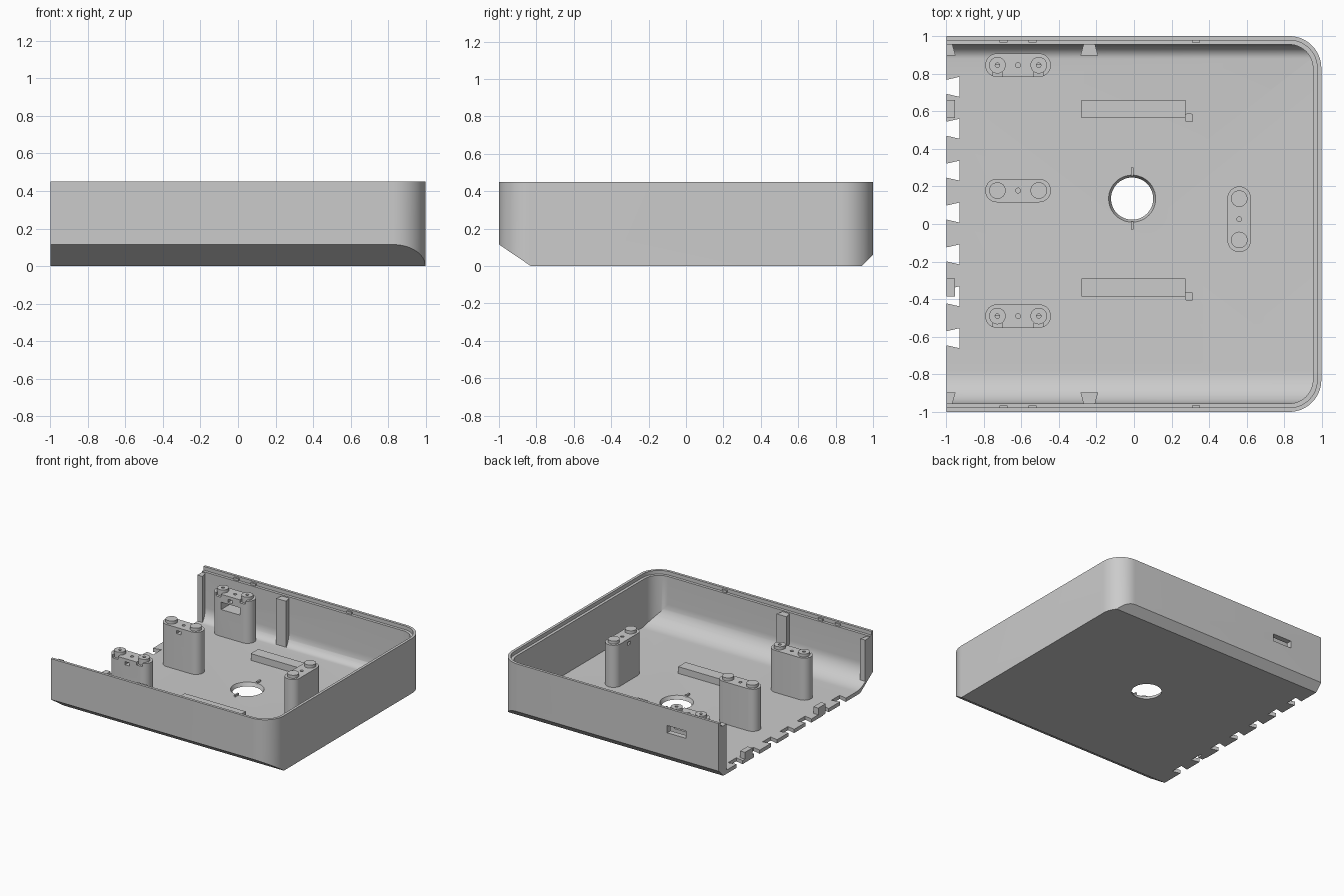
import bpy, bmesh, math
from mathutils import Vector

if "Cube" in bpy.data.objects:
    bpy.data.objects.remove(bpy.data.objects["Cube"], do_unlink=True)

grey = bpy.data.materials.new("plain grey")
grey.use_nodes = True
COLOUR = (0.6, 0.6, 0.6, 1)
grey.diffuse_color = COLOUR
grey.node_tree.nodes["Principled BSDF"].inputs["Base Color"].default_value = COLOUR

FLOOR, TOP, LEDGE, END = 0.03, 0.45, 0.42, 0.997


def prism(name, outline, low, high, axis="z", grow=1.0, centre=(0, 0)):
    """Extrude a 2D outline along z, or a (y, z) outline along x; grow scales the far end."""
    bm = bmesh.new()
    rings = []
    for level, scale in ((low, 1.0), (high, grow)):
        ring = []
        for a, b in outline:
            a = centre[0] + (a - centre[0]) * scale
            b = centre[1] + (b - centre[1]) * scale
            ring.append(bm.verts.new((a, b, level) if axis == "z" else (level, a, b)))
        rings.append(ring)
    lower, upper = rings
    bm.faces.new(lower)
    bm.faces.new(upper)
    n = len(outline)
    for i in range(n):
        j = (i + 1) % n
        bm.faces.new((lower[i], lower[j], upper[j], upper[i]))
    bmesh.ops.recalc_face_normals(bm, faces=bm.faces)
    mesh = bpy.data.meshes.new(name)
    bm.to_mesh(mesh)
    bm.free()
    mesh.materials.append(grey)
    obj = bpy.data.objects.new(name, mesh)
    bpy.context.collection.objects.link(obj)
    return obj


def box(name, x0, x1, y0, y1, z0, z1):
    return prism(name, [(x0, y0), (x1, y0), (x1, y1), (x0, y1)], z0, z1)


def arc(cx, cy, rx, ry, start, end, steps):
    angles = [math.radians(start + (end - start) * i / steps) for i in range(steps + 1)]
    return [(cx + rx * math.cos(t), cy + ry * math.sin(t)) for t in angles]


def disc(name, x, y, r, z0, z1, grow=1.0, steps=32):
    return prism(name, arc(x, y, r, r, 0, 360, steps)[:-1], z0, z1, grow=grow, centre=(x, y))


def combine(obj, other, operation="DIFFERENCE"):
    """Apply a boolean and discard the second object."""
    mod = obj.modifiers.new("cut", "BOOLEAN")
    mod.operation, mod.solver, mod.object = operation, "EXACT", other
    bpy.context.view_layer.objects.active = obj
    bpy.ops.object.modifier_apply(modifier=mod.name)
    bpy.data.objects.remove(other, do_unlink=True)
    return obj


def tray_plan(x0, inset):
    """Plan with square corners at the open end and round corners at the other."""
    x1, h, r = END - inset, 1 - inset, 0.17 - inset
    return ([(x0, -h)] + arc(x1 - r, -h + r, r, r, -90, 0, 16)
            + arc(x1 - r, h - r, r, r, 0, 90, 16) + [(x0, h)])


# Shell: rounded plan with chamfered long bottom edges
shell = prism("shell", tray_plan(-END, 0), 0, TOP)
side = [(-1.1, 0.5), (-1.1, 0.115), (-1, 0.115), (-0.83, 0), (0.94, 0), (1, 0.06), (1.1, 0.06), (1.1, 0.5)]
combine(shell, prism("side_profile", side, -1.2, 1.2, "x"), "INTERSECT")

# Hollow with a broad curve along the front and a small one along the back
hollow = prism("hollow", tray_plan(-1.2, 0.045), 0.01, 0.6)
inside = ([(-1.1, 0.7), (-1.1, 0.19)] + arc(-0.78, 0.19, 0.175, 0.16, 180, 270, 14)
          + arc(0.88, 0.13, 0.075, 0.1, 270, 360, 10) + [(1.1, 0.13), (1.1, 0.7)])
combine(hollow, prism("inside_profile", inside, -1.3, 1.2, "x"), "INTERSECT")
combine(shell, hollow)
combine(shell, prism("ledge_cutter", tray_plan(-1.2, 0.022), LEDGE, 0.6))

# Flared floor hole and port opening in the back wall
HOLE = (-0.01, 0.135)
combine(shell, disc("hole_cutter", *HOLE, 0.108, -0.01, 0.04, 1.2, 48))
PORT = (-0.70, -0.53, 0.70, 1.1, 0.25, 0.31)
combine(shell, box("port_cutter", *PORT))

# Dovetail notches along the open edge of the floor
for i in range(7):
    y = 0.73 - i * 0.223
    notch = [(-1.03, y - 0.03), (-0.93, y - 0.053), (-0.93, y + 0.053), (-1.03, y + 0.03)]
    combine(shell, prism("notch_cutter", notch, -0.05, 0.1))


def stadium(cx, cy, along_y):
    pts = arc(0.1125, 0, 0.0625, 0.0625, -90, 90, 14) + arc(-0.1125, 0, 0.0625, 0.0625, 90, 270, 14)
    return [(cx - b, cy + a) if along_y else (cx + a, cy + b) for a, b in pts]


# Screw posts: stadium columns carrying two round bosses each
POST_TOP, BOSS_TOP = 0.375, 0.4
for name, x, y, along_y, socketed in (
        ("back_post", -0.617, 0.845, False, True), ("middle_post", -0.617, 0.178, False, False),
        ("front_post", -0.617, -0.49, False, True), ("side_post", 0.56, 0.025, True, False)):
    post = prism(name, stadium(x, y, along_y), FLOOR - 0.01, POST_TOP)
    combine(post, disc("screw_cutter", x, y, 0.013, 0.28, 0.5, steps=16))
    if along_y:
        combine(post, box("nut_cutter", x - 0.1, x, y - 0.02, y + 0.02, 0.325, 0.35))
    else:
        combine(post, box("nut_cutter", x - 0.02, x + 0.02, y - 0.1, y, 0.325, 0.35))
    if name == "back_post":
        combine(post, box("port_cutter", *PORT))
    for s in (-1, 1):
        bx, by = (x, y + s * 0.11) if along_y else (x + s * 0.11, y)
        if socketed:
            combine(post, box("socket_cutter", bx - 0.025, bx + 0.025, by - 0.1, by, 0.35, 0.5))
        boss = disc(name + "_boss", bx, by, 0.044, POST_TOP - 0.03, BOSS_TOP)
        if socketed:
            combine(boss, disc("pin_cutter", bx, by, 0.012, 0.36, 0.5, steps=16))

# Dovetail ribs on the long walls, halved at the open end
for s, label in ((-1, "front"), (1, "back")):
    for name, x, left in (("rib", -0.238, 0.047), ("end_rib", -END, 0)):
        rib = [(x - left * 0.6, s * 0.965), (x + 0.028, s * 0.965),
               (x + 0.047, s * 0.897), (x - left, s * 0.897)]
        rib = prism(label + "_" + name, rib, 0.025, 0.41)
        if s < 0:
            # Keep the foot of the rib inside the sloping wall
            slope = [(-1.1, 0), (-1.1, 0.14), (-0.98, 0.105), (-0.85, 0.017), (-0.85, 0)]
            combine(rib, prism("slope_cutter", slope, -1.2, 1.2, "x"))
    # Small snap bumps on the inner face of the lip
    for x in (-0.695, -0.54, 0.33):
        box(label + "_snap", x - 0.022, x + 0.022, *sorted((s * 0.985, s * 0.967)), LEDGE - 0.003, 0.438)

# Floor bars, their pegs and the matching end blocks
for y, label in ((0.613, "back"), (-0.337, "front")):
    box(label + "_bar", -0.28, 0.273, y - 0.048, y + 0.048, 0.02, 0.085)
    box(label + "_end_block", -END, -0.953, y - 0.048, y + 0.048, 0.005, 0.085)
    corners = []
    for cx, cy, start in ((1, 1, 0), (-1, 1, 90), (-1, -1, 180), (1, -1, 270)):
        corners += arc(0.293 + cx * 0.013, y - 0.048 + cy * 0.013, 0.009, 0.009, start, start + 90, 4)
    prism(label + "_peg", corners, 0.02, 0.05)

# Thin locating ribs either side of the floor hole
for s in (-1, 1):
    y = HOLE[1] + s * 0.143
    box("locating_rib", HOLE[0] - 0.007, HOLE[0] + 0.007, y - 0.022, y + 0.022, 0.02, 0.045)

# Smooth the curves and keep the edges crisp
bpy.ops.object.select_all(action="DESELECT")
for obj in bpy.context.collection.objects:
    if obj.type == "MESH" and grey.name in obj.data.materials:
        obj.select_set(True)
        bpy.context.view_layer.objects.active = obj
bpy.ops.object.shade_smooth_by_angle(angle=math.radians(30))
